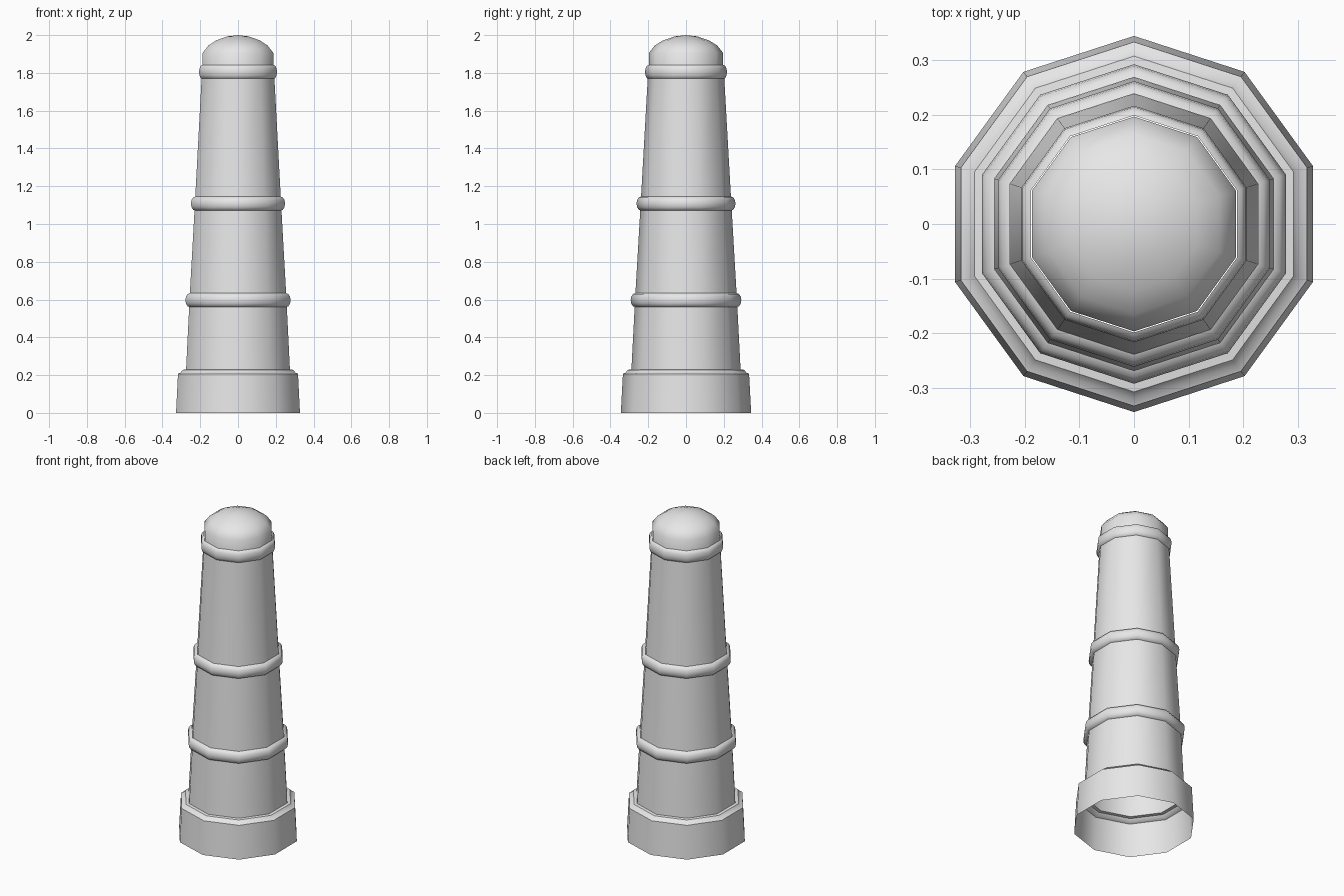
import bpy
import bmesh
import math

default = bpy.data.objects.get("Cube")
if default:
    bpy.data.objects.remove(default, do_unlink=True)

SIDES = 10

grey = bpy.data.materials.new("plain grey")
grey.use_nodes = True
colour = (0.8, 0.8, 0.8, 1)
grey.diffuse_color = colour
grey.node_tree.nodes["Principled BSDF"].inputs["Base Color"].default_value = colour


def lathe(name, profile):
    """Turn a bottom-to-top (radius, height) profile into an open ten-sided shell."""
    bm = bmesh.new()
    rings = []
    for r, z in profile:
        if r == 0:
            rings.append([bm.verts.new((0, 0, z))] * SIDES)
            continue
        angles = [math.pi / 2 + math.tau * i / SIDES for i in range(SIDES)]
        rings.append([bm.verts.new((r * math.cos(a), r * math.sin(a), z)) for a in angles])
    for low, high in zip(rings, rings[1:]):
        for i in range(SIDES):
            j = (i + 1) % SIDES
            corners = [low[i], low[j], high[j], high[i]]
            bm.faces.new(list(dict.fromkeys(corners)))
    mesh = bpy.data.meshes.new(name)
    bm.to_mesh(mesh)
    bm.free()
    mesh.materials.append(grey)
    obj = bpy.data.objects.new(name, mesh)
    bpy.context.collection.objects.link(obj)
    bpy.ops.object.select_all(action="DESELECT")
    obj.select_set(True)
    bpy.context.view_layer.objects.active = obj
    bpy.ops.object.shade_smooth_by_angle(angle=math.radians(40))
    return obj


def band(name, inner, outer, z, half=0.037, steps=6):
    """Half-round moulding wrapped around the shaft."""
    points = []
    for k in range(steps + 1):
        a = math.pi * (k / steps - 0.5)
        points.append((inner + (outer - inner) * math.cos(a), z + half * math.sin(a)))
    lathe(name, points)


# Hollow plinth with a stepped upper edge
lathe("base", [(0.345, 0), (0.334, 0.207), (0.32, 0.213), (0.308, 0.228), (0.289, 0.23)])

# Tapering shaft
lathe("shaft", [(0.289, 0.23), (0.27, 0.597), (0.24, 1.108), (0.201, 1.8)])

# Raised bands
band("lower_band", 0.269, 0.293, 0.597)
band("middle_band", 0.239, 0.262, 1.108)
band("upper_band", 0.199, 0.217, 1.805)

# Rounded cap
lathe("dome", [(0.197, 1.8), (0.197, 1.905), (0.165, 1.945), (0.122, 1.972), (0.06, 1.993), (0, 2)])
